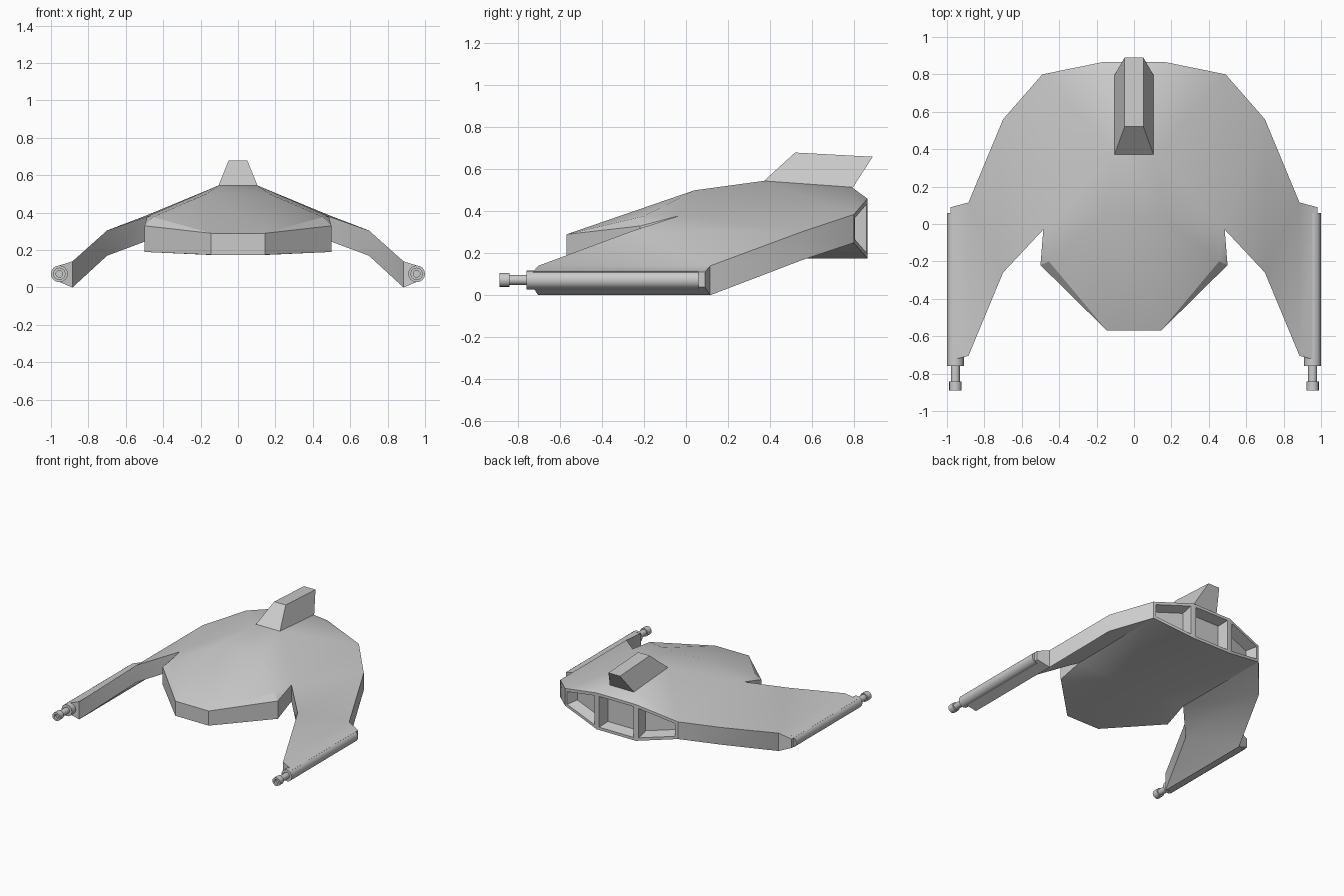
import bpy, bmesh, math
from mathutils import Matrix, Vector

if "Cube" in bpy.data.objects:
    bpy.data.objects.remove(bpy.data.objects["Cube"])


def finish(name, bm, smooth=True):
    bmesh.ops.recalc_face_normals(bm, faces=bm.faces)
    mesh = bpy.data.meshes.new(name)
    bm.to_mesh(mesh)
    bm.free()
    ob = bpy.data.objects.new(name, mesh)
    bpy.context.collection.objects.link(ob)
    if smooth:
        bpy.ops.object.select_all(action='DESELECT')
        ob.select_set(True)
        bpy.context.view_layer.objects.active = ob
        bpy.ops.object.shade_smooth_by_angle(angle=math.radians(25))
    return ob


# Hull corners on one side: x, y, top z, bottom z
corners = {
    'A': (.145, -.57, .29, .175),    # nose tip
    'B': (.50, -.22, .33, .19),      # nose side
    'C': (.485, -.03, .38, .25),     # wing root front
    'D': (.17, .04, .50, .175),      # deck front
    'G': (.17, .865, .46, .175),     # stern centre
    'H': (.49, .80, .385, .25),      # stern side
    'I': (.70, -.26, .305, .17),     # wing bend front
    'J': (.70, .56, .305, .17),      # wing bend rear
    'K': (.885, -.705, .14, 0),      # wing end front
    'L': (.885, .115, .14, 0),       # wing end rear
    'M': (.98, -.73, .11, .04),      # barrel mount front
    'N': (.98, .09, .11, .04),       # barrel mount rear
}
# Corners only on the top: cheek ridge and fin footing
ridges = {'V': (.455, -.20, .377), 'E': (.105, .37, .545), 'F': (.105, .79, .515)}

bm = bmesh.new()
v = {}
for s in (1, -1):
    for k, (x, y, top, bottom) in corners.items():
        v[k, s] = bm.verts.new((s * x, y, top))
        v[k.lower(), s] = bm.verts.new((s * x, y, bottom))
    for k, (x, y, z) in ridges.items():
        v[k, s] = bm.verts.new((s * x, y, z))

# Faces repeated on both sides; lower case means the underside corner
side_faces = ("ABV AVD VCD BCV DCE ECHF FHG CIJH IKLJ KMNL "
              "abd bcd dchg cijh iklj kmnl "
              "ABba BCcb CIic IKki KMmk MNnm NLln LJjl JHhj").split()
for s in (1, -1):
    for f in side_faces:
        bm.faces.new([v[c, s] for c in f])
# Strips across the centre line
for p, q in ("AD", "DE", "EF", "FG", "ad", "dg", "Aa"):
    bm.faces.new([v[p, 1], v[q, 1], v[q, -1], v[p, -1]])
# Stern panels, sunk into engine pockets
stern = [bm.faces.new([v['G', 1], v['g', 1], v['g', -1], v['G', -1]])]
for s in (1, -1):
    stern.append(bm.faces.new([v[c, s] for c in "GHhg"]))
bmesh.ops.recalc_face_normals(bm, faces=bm.faces)
bmesh.ops.inset_individual(bm, faces=stern, thickness=.022, use_even_offset=True)
bmesh.ops.inset_individual(bm, faces=stern, thickness=.02, depth=-.08, use_even_offset=True)
finish("hull", bm)

# Tail fin
bm = bmesh.new()
rings = [[(x * s, y, z) for x, y, z in pts for s in (1, -1)] for pts in (
    [(.105, .37, .543), (.105, .795, .513)], [(.05, .52, .68), (.05, .89, .66)])]
lo, hi = [[bm.verts.new(r[i]) for i in (0, 1, 3, 2)] for r in rings]
bm.faces.new(lo)
bm.faces.new(hi)
for i in range(4):
    j = (i + 1) % 4
    bm.faces.new([lo[i], lo[j], hi[j], hi[i]])
finish("tail_fin", bm, False)

# Wingtip guns: turned profile (radius, y) around the barrel axis
profile = [(0, .06), (.045, .06), (.045, -.76), (.024, -.76), (.024, -.842),
           (.033, -.842), (.033, -.89), (.018, -.89), (.018, -.87), (0, -.87)]
for name, s in (("right_gun", 1), ("left_gun", -1)):
    bm = bmesh.new()
    pts = [bm.verts.new((s * .955 + r, y, .073)) for r, y in profile]
    edges = [bm.edges.new(e) for e in zip(pts, pts[1:])]
    bmesh.ops.spin(bm, geom=pts + edges, cent=(s * .955, 0, .073), axis=(0, 1, 0),
                   angle=math.tau, steps=16)
    bmesh.ops.remove_doubles(bm, verts=bm.verts, dist=.0005)
    finish(name, bm)
